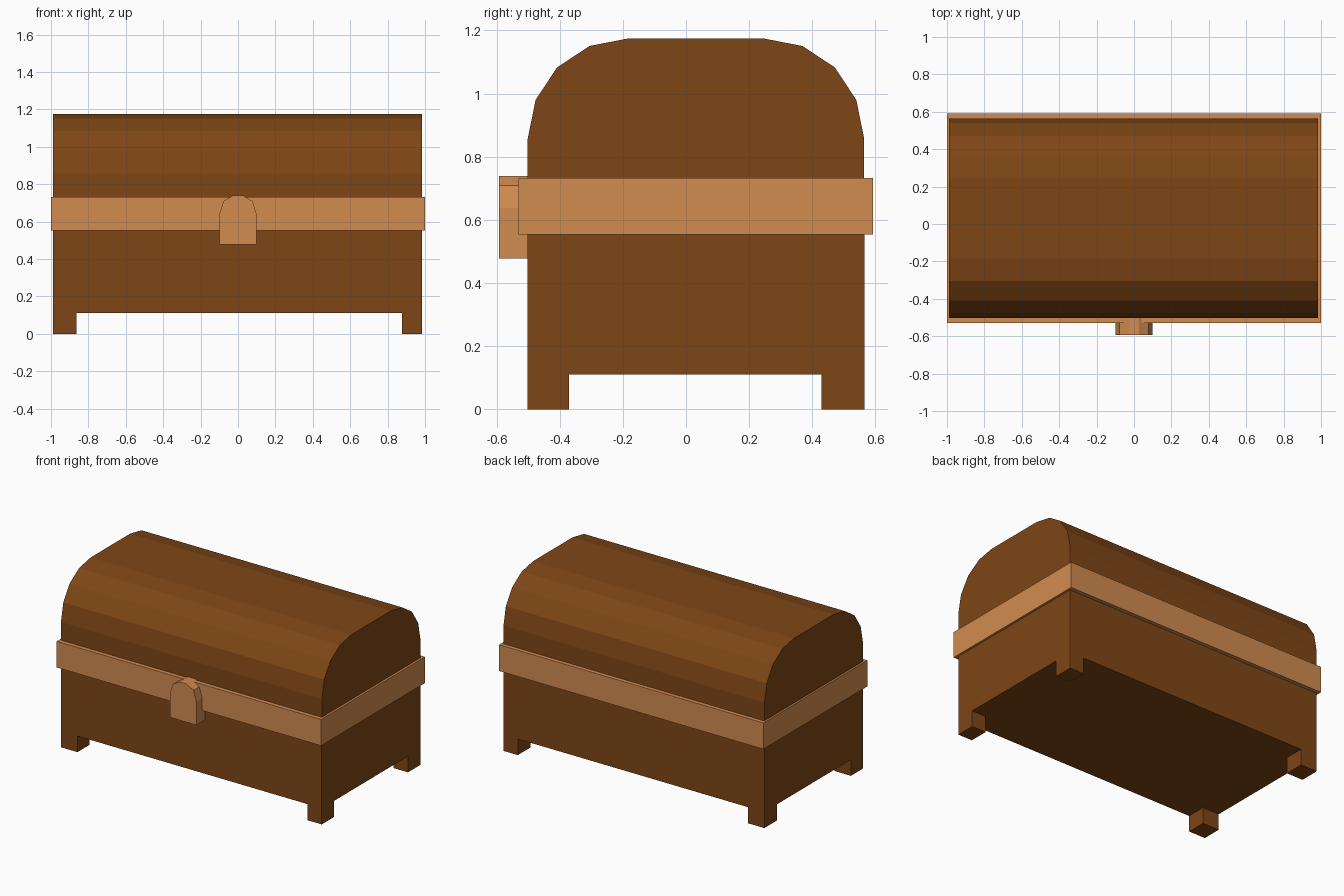
import bpy
import bmesh
from mathutils import Vector

if "Cube" in bpy.data.objects:
    bpy.data.objects.remove(bpy.data.objects["Cube"])


def material(name, color):
    m = bpy.data.materials.new(name)
    m.diffuse_color = color
    m.use_nodes = True
    m.node_tree.nodes["Principled BSDF"].inputs["Base Color"].default_value = m.diffuse_color
    return m


dark_wood = material("dark_wood", (0.21, 0.061, 0.008, 1))
light_wood = material("light_wood", (0.64, 0.26, 0.08, 1))


def extrude(name, points, offset, mat):
    """Extrude a closed 3D outline along an offset into a flat-faced solid."""
    bm = bmesh.new()
    face = bm.faces.new([bm.verts.new(p) for p in points])
    result = bmesh.ops.extrude_face_region(bm, geom=[face], use_keep_orig=True)
    moved = [g for g in result["geom"] if isinstance(g, bmesh.types.BMVert)]
    bmesh.ops.translate(bm, vec=Vector(offset), verts=moved)
    bmesh.ops.recalc_face_normals(bm, faces=bm.faces)
    mesh = bpy.data.meshes.new(name)
    bm.to_mesh(mesh)
    bm.free()
    mesh.materials.append(mat)
    obj = bpy.data.objects.new(name, mesh)
    bpy.context.collection.objects.link(obj)
    return obj


def box(name, x, y, z, mat):
    outline = [(x[0], y[0], z[0]), (x[1], y[0], z[0]),
               (x[1], y[1], z[0]), (x[0], y[1], z[0])]
    return extrude(name, outline, (0, 0, z[1] - z[0]), mat)


X0, X1 = -0.988, 0.985
Y0, Y1 = -0.502, 0.565

# Lower chest body
box("chest_body", (X0, X1), (Y0, Y1), (0.11, 0.555), dark_wood)

# Four corner feet
for x_name, xs in (("left", (X0, -0.863)), ("right", (0.877, X1))):
    for y_name, ys in (("front", (Y0, -0.37)), ("back", (0.43, Y1))):
        box(f"{y_name}_{x_name}_foot", xs, ys, (0, 0.11), dark_wood)

# Trim band around the opening
box("trim_band", (-1, 1), (-0.53, 0.592), (0.553, 0.732), light_wood)

# Barrel lid: half profile mirrored about the chest's middle
mid = (Y0 + Y1) / 2
half = [(0.533, 0.73), (0.533, 0.857), (0.508, 0.98),
        (0.44, 1.083), (0.337, 1.151), (0.213, 1.175)]
profile = [(mid + d, z) for d, z in half]
profile += [(mid - d, z) for d, z in reversed(half)]
extrude("lid", [(X0, y, z) for y, z in profile], (X1 - X0, 0, 0), dark_wood)

# Arched latch on the front
half = [(0.1, 0.477), (0.1, 0.637), (0.078, 0.709), (0.028, 0.739)]
arch = half + [(-x, z) for x, z in reversed(half)]
extrude("latch", [(x, -0.593, z) for x, z in arch], (0, 0.093, 0), light_wood)
